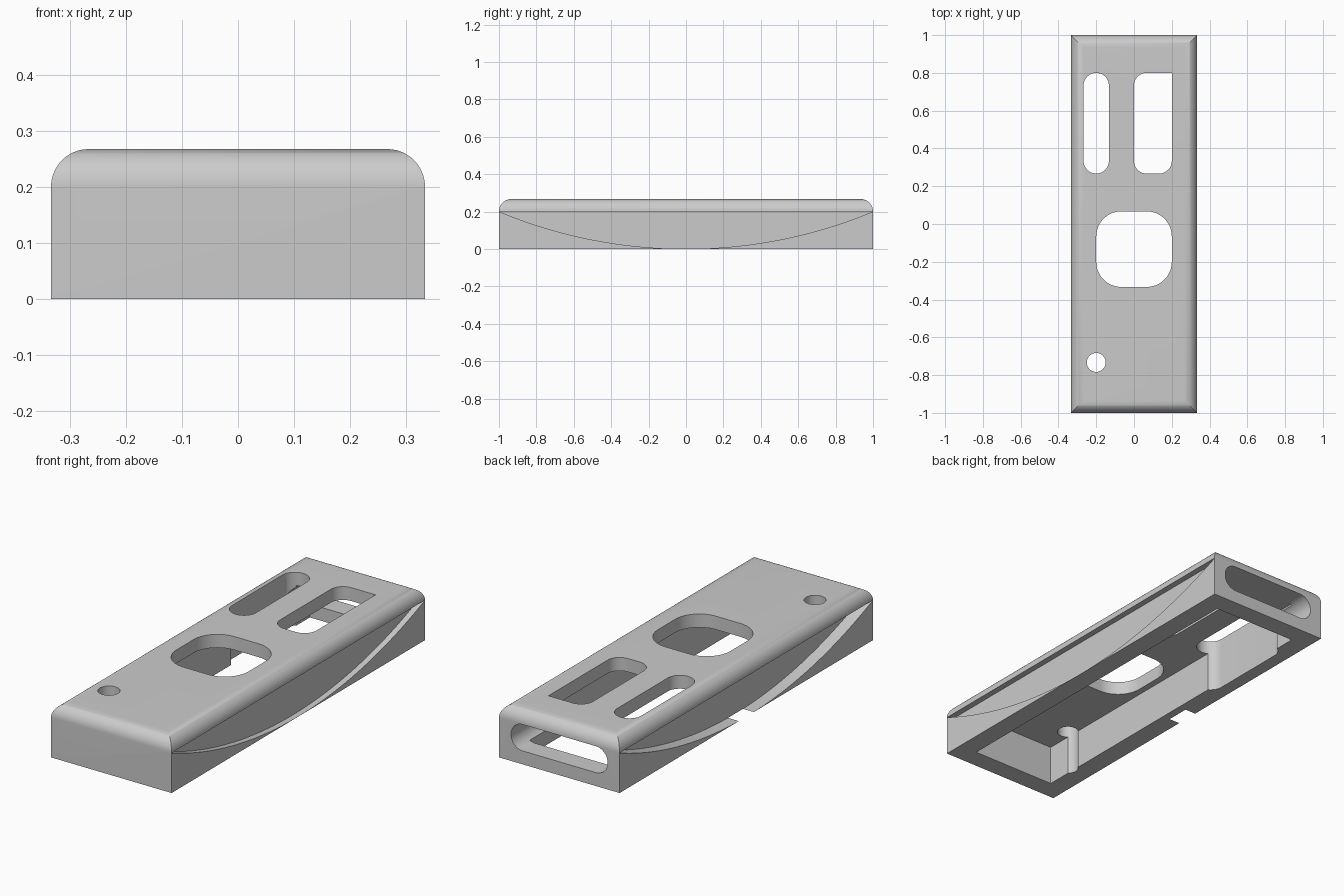
import bpy, bmesh, math
from mathutils import Vector

HALF_X, HALF_Y, HEIGHT, FILLET = 1 / 3, 1.0, 0.267, 0.067
SHOULDER = HEIGHT - FILLET

cube = bpy.data.objects.get("Cube")
if cube:
    bpy.data.objects.remove(cube, do_unlink=True)

grey = bpy.data.materials.new("plain_grey")
grey.use_nodes = True
grey.diffuse_color = (0.6, 0.6, 0.6, 1)
grey.node_tree.nodes["Principled BSDF"].inputs["Base Color"].default_value = (0.6, 0.6, 0.6, 1)


def loft(name, rings):
    """Solid through a stack of rings with equal point counts."""
    bm = bmesh.new()
    loops = [[bm.verts.new(p) for p in ring] for ring in rings]
    for a, b in zip(loops, loops[1:]):
        for i in range(len(a)):
            j = (i + 1) % len(a)
            bm.faces.new((a[i], a[j], b[j], b[i]))
    bm.faces.new(loops[0][::-1])
    bm.faces.new(loops[-1])
    bmesh.ops.recalc_face_normals(bm, faces=bm.faces[:])
    mesh = bpy.data.meshes.new(name)
    bm.to_mesh(mesh)
    bm.free()
    mesh.materials.append(grey)
    obj = bpy.data.objects.new(name, mesh)
    bpy.context.collection.objects.link(obj)
    return obj


def prism(name, outline, axis, lo, hi):
    """Extrude a 2D outline along axis x, y or z."""
    place = {"x": lambda a, b, c: Vector((c, a, b)),
             "y": lambda a, b, c: Vector((a, c, b)),
             "z": lambda a, b, c: Vector((a, b, c))}[axis]
    return loft(name, [[place(a, b, c) for a, b in outline] for c in (lo, hi)])


def rounded(x0, x1, y0, y1, r, sharp=None, steps=16):
    """Rounded rectangle; the corner numbered sharp stays square."""
    corners = [(x1, y1, -1, -1), (x0, y1, 1, -1), (x0, y0, 1, 1), (x1, y0, -1, 1)]
    pts = []
    for k, (x, y, sx, sy) in enumerate(corners):
        if k == sharp:
            pts.append((x, y))
            continue
        for i in range(steps + 1):
            t = math.pi / 2 * (k + i / steps)
            p = (x + sx * r + r * math.cos(t), y + sy * r + r * math.sin(t))
            if not pts or math.dist(p, pts[-1]) > 1e-4:
                pts.append(p)
    if math.dist(pts[0], pts[-1]) < 1e-4:
        pts.pop()
    return pts


def cut(body, cutter):
    cutter.hide_render = True
    mod = body.modifiers.new("cut", "BOOLEAN")
    mod.operation, mod.solver, mod.object = "DIFFERENCE", "EXACT", cutter
    bpy.context.view_layer.objects.active = body
    bpy.ops.object.modifier_apply(modifier=mod.name)
    bpy.data.objects.remove(cutter, do_unlink=True)


# Case: block with rounded, mitred top edges
def rectangle(inset, z):
    x, y = HALF_X - inset, HALF_Y - inset
    return [(-x, -y, z), (x, -y, z), (x, y, z), (-x, y, z)]


rings = [rectangle(0, 0)]
for i in range(17):
    t = math.pi / 2 * i / 16
    rings.append(rectangle(FILLET * (1 - math.cos(t)), SHOULDER + FILLET * math.sin(t)))
case = loft("case", rings)

# Hollow underside
cut(case, prism("cavity", [(-0.233, -0.9), (0.233, -0.9), (0.233, 0.9), (-0.233, 0.9)],
                "z", -0.1, SHOULDER))

# Curved recess along each long side: shallow on the left, deep on the right
R = 2.6
for side, depth, lift in ((1, 0.03, 0.0005), (-1, 0.06, -0.0007)):
    arc = []
    for i in range(65):
        y = -1 + i / 32
        arc.append((y, R - math.sqrt(R * R - y * y) + lift * (1 - y * y)))
    cut(case, prism("side_recess", arc, "x", side * (HALF_X - depth), side * 0.4))

# Openings through the top
openings = [
    ("long_slot", rounded(-0.267, -0.133, 0.267, 0.8, 0.067)),
    ("window", rounded(0, 0.2, 0.267, 0.8, 0.067, sharp=0)),
    ("large_opening", rounded(-0.2, 0.2, -0.333, 0.067, 0.133)),
    ("round_hole", rounded(-0.25, -0.15, -0.783, -0.683, 0.05)),
]
for name, outline in openings:
    cut(case, prism(name, outline, "z", -0.2, 0.5))

# Slot through the back wall, running on into the side walls
cut(case, prism("back_slot", rounded(-0.267, 0.267, 0.067, 0.199, 0.065), "y", 0.74, 1.1))

# Smooth curves, crisp edges
bpy.ops.object.select_all(action="DESELECT")
case.select_set(True)
bpy.context.view_layer.objects.active = case
bpy.ops.object.shade_smooth_by_angle(angle=math.radians(30))
